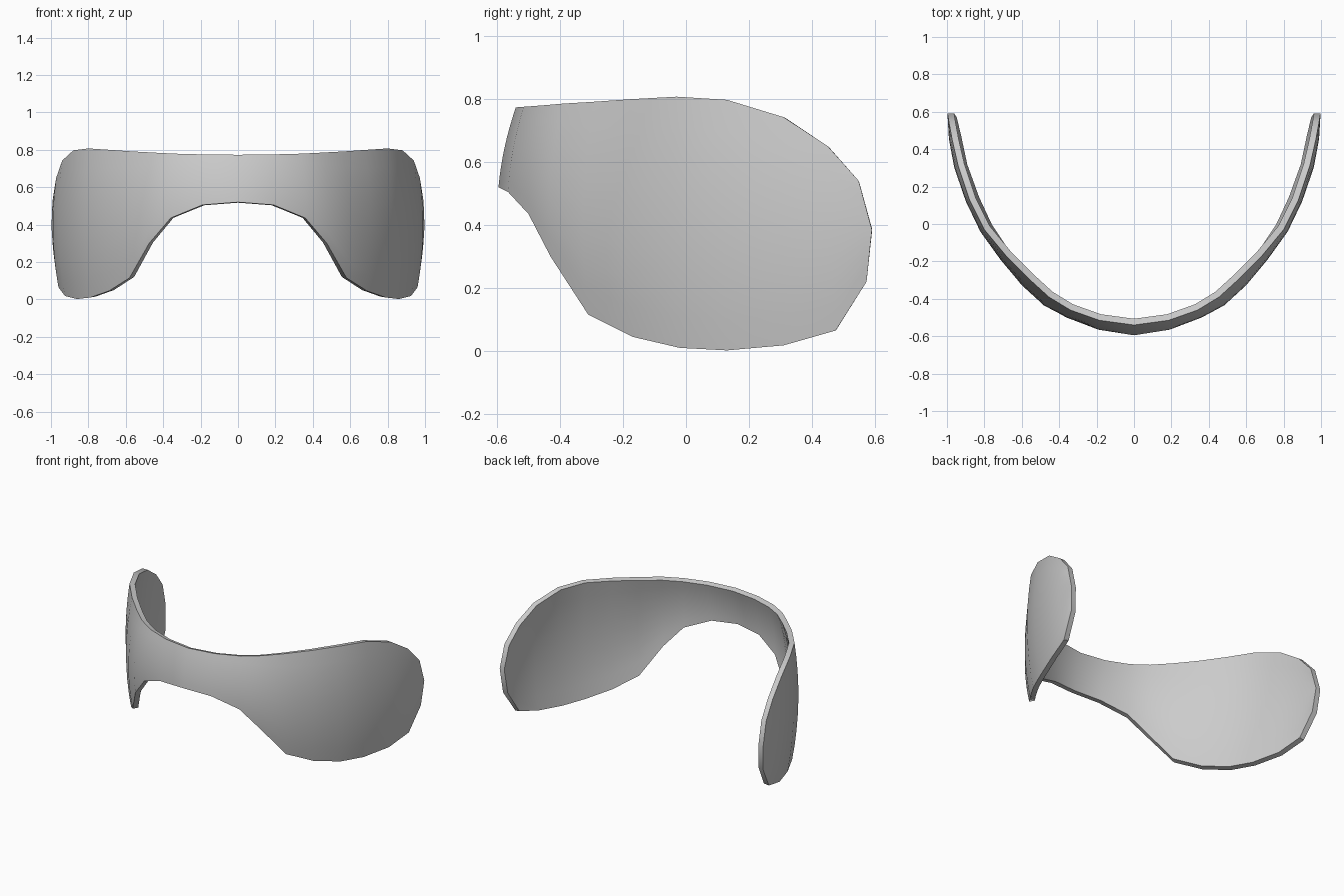
import bpy, bmesh
from mathutils import Vector

if "Cube" in bpy.data.objects:
    bpy.data.objects.remove(bpy.data.objects["Cube"])

# Columns of the outer skin, from centre to the side tip:
# bottom xyz, top xyz, outward bulge at mid height
COLUMNS = [
    (0.00, -0.595, 0.520, 0.00, -0.540, 0.773, 0.008),
    (0.19, -0.565, 0.505, 0.185, -0.515, 0.775, 0.009),
    (0.36, -0.500, 0.435, 0.34, -0.460, 0.779, 0.014),
    (0.475, -0.430, 0.300, 0.455, -0.390, 0.785, 0.026),
    (0.58, -0.310, 0.115, 0.565, -0.290, 0.791, 0.038),
    (0.69, -0.170, 0.045, 0.68, -0.175, 0.799, 0.034),
    (0.79, -0.020, 0.010, 0.80, -0.030, 0.807, 0.031),
    (0.86, 0.130, 0.002, 0.88, 0.130, 0.797, 0.030),
    (0.925, 0.310, 0.018, 0.94, 0.310, 0.742, 0.030),
    (0.960, 0.475, 0.065, 0.972, 0.450, 0.650, 0.024),
    (0.983, 0.573, 0.220, 0.99, 0.548, 0.540, 0.009),
]
TIP = (0.997, 0.590, 0.385)
ROWS = 8

grey = bpy.data.materials.new("light_grey")
grey.diffuse_color = (0.6, 0.6, 0.6, 1)
grey.use_nodes = True
grey.node_tree.nodes["Principled BSDF"].inputs["Base Color"].default_value = grey.diffuse_color

mids = [Vector(((c[0] + c[3]) / 2, (c[1] + c[4]) / 2)) for c in COLUMNS]
mids.append(Vector(TIP[:2]))


def column_points(i):
    """Bowed column of points from the bottom edge to the top edge."""
    c = COLUMNS[i]
    if i == 0:
        out = Vector((0, -1, 0))
    else:
        d = (mids[i + 1] - mids[i - 1]).normalized()
        out = Vector((d.y, -d.x, 0))
    low, high = Vector(c[:3]), Vector(c[3:6])
    for r in range(ROWS + 1):
        t = r / ROWS
        yield low.lerp(high, t) + out * c[6] * 4 * t * (1 - t)


# Visor skin: both halves joined on the centre column
bm = bmesh.new()
grid = []
n = len(COLUMNS)
for k in range(-(n - 1), n):
    s = -1 if k < 0 else 1
    grid.append([bm.verts.new((p.x * s, p.y, p.z)) for p in column_points(abs(k))])
for a, b in zip(grid, grid[1:]):
    for r in range(ROWS):
        bm.faces.new((a[r], b[r], b[r + 1], a[r + 1]))

# Rounded side tips
for col, s in ((grid[0], -1), (grid[-1], 1)):
    tip = bm.verts.new((TIP[0] * s, TIP[1], TIP[2]))
    for r in range(ROWS):
        f = (col[r], tip, col[r + 1])
        bm.faces.new(f if s > 0 else f[::-1])

mesh = bpy.data.meshes.new("visor")
bm.to_mesh(mesh)
bm.free()
mesh.materials.append(grey)
visor = bpy.data.objects.new("visor", mesh)
bpy.context.collection.objects.link(visor)

# Shell thickness, grown inward
bpy.context.view_layer.objects.active = visor
visor.select_set(True)
mod = visor.modifiers.new("thickness", 'SOLIDIFY')
mod.thickness = 0.035
mod.offset = -1
bpy.ops.object.modifier_apply(modifier=mod.name)
bpy.ops.object.shade_smooth_by_angle(angle=0.6)
